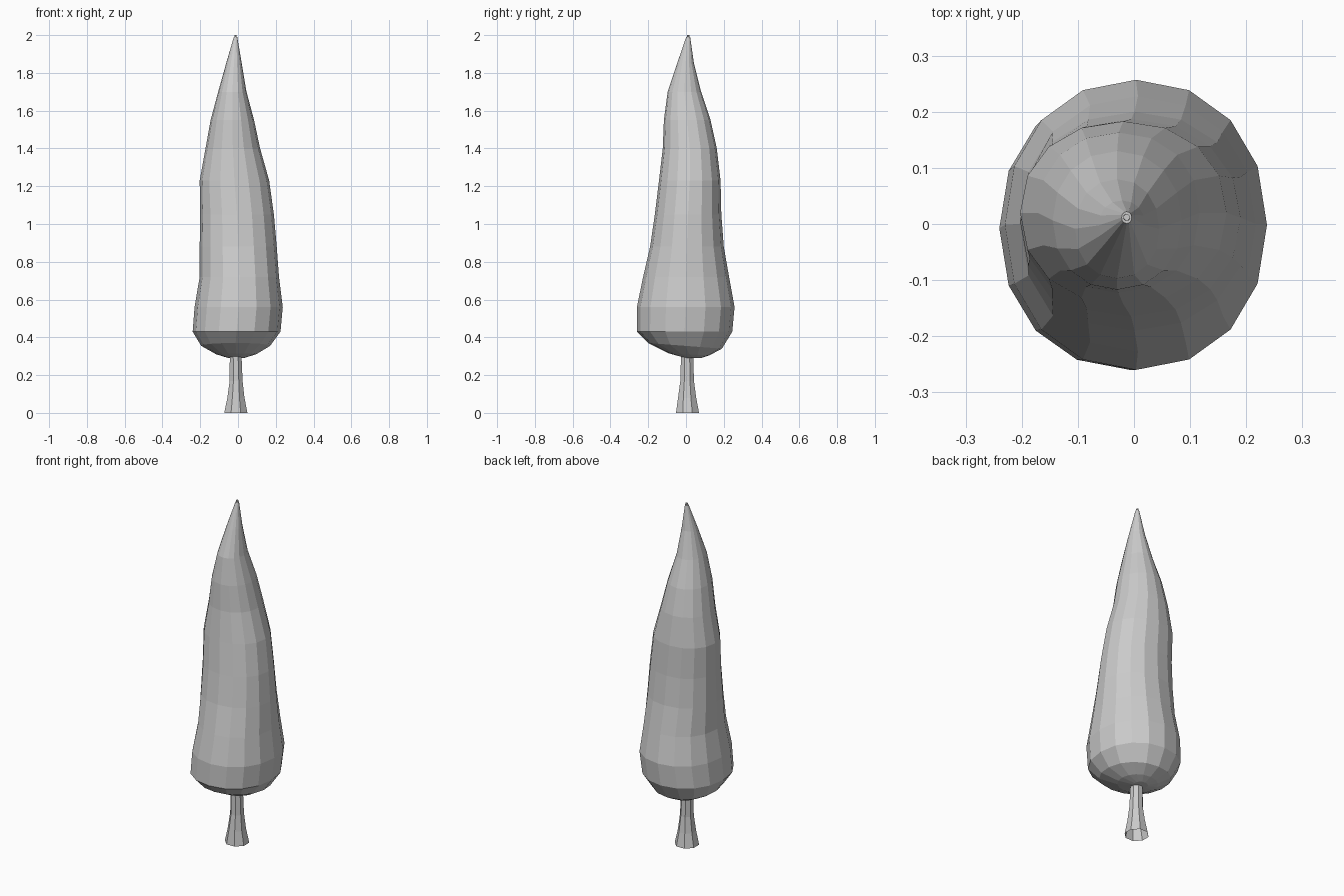
import bpy, bmesh
from math import cos, sin, pi, copysign


def loft(name, rings, sides, power=1.0, phase=0.0, cap_start=True):
    """Skin stacked rings given as (z, x_min, x_max, y_min, y_max, tilt)."""
    bm = bmesh.new()
    loops = []
    for z, x0, x1, y0, y1, tilt in rings:
        loop = []
        for i in range(sides):
            a = 2 * pi * i / sides + phase
            c, s = cos(a), sin(a)
            c = copysign(abs(c) ** power, c)
            s = copysign(abs(s) ** power, s)
            x = (x0 + x1) / 2 + c * (x1 - x0) / 2
            y = (y0 + y1) / 2 + s * (y1 - y0) / 2
            loop.append(bm.verts.new((x, y, z + tilt * s)))
        loops.append(loop)
    for a, b in zip(loops, loops[1:]):
        for i in range(sides):
            j = (i + 1) % sides
            bm.faces.new((a[i], a[j], b[j], b[i]))
    if cap_start:
        bm.faces.new(loops[0][::-1])
    bm.faces.new(loops[-1])
    mesh = bpy.data.meshes.new(name)
    bm.to_mesh(mesh)
    bm.free()
    obj = bpy.data.objects.new(name, mesh)
    bpy.context.collection.objects.link(obj)
    return obj


# Foliage: slightly leaning, lopsided cone with a rounded underside
foliage = [
    (0.29, -0.05, 0.03, 0.00, 0.08, 0.0),
    (0.31, -0.115, 0.095, -0.09, 0.125, -0.005),
    (0.355, -0.195, 0.17, -0.20, 0.19, -0.015),
    (0.43, -0.24, 0.225, -0.26, 0.245, 0.0),
    (0.56, -0.23, 0.237, -0.26, 0.257, 0.0),
    (0.72, -0.203, 0.217, -0.227, 0.228, 0.0),
    (0.88, -0.203, 0.205, -0.19, 0.20, 0.0),
    (1.05, -0.20, 0.19, -0.165, 0.187, 0.0),
    (1.23, -0.203, 0.165, -0.143, 0.183, 0.0),
    (1.40, -0.172, 0.117, -0.123, 0.163, 0.0),
    (1.55, -0.145, 0.085, -0.117, 0.13, 0.0),
    (1.70, -0.105, 0.045, -0.097, 0.08, 0.0),
    (1.85, -0.063, 0.02, -0.047, 0.042, 0.0),
    (1.99, -0.022, -0.004, 0.001, 0.022, 0.0),
]
loft("foliage", foliage, 16, power=0.94)

# Trunk: flared open base, tapering up through the foliage to the tip
trunk = [
    (0.00, -0.078, 0.055, -0.058, 0.074, 0.0),
    (0.08, -0.06, 0.038, -0.046, 0.058, 0.0),
    (0.17, -0.047, 0.027, -0.033, 0.045, 0.0),
    (0.31, -0.046, 0.021, -0.029, 0.041, 0.0),
    (1.00, -0.035, 0.012, -0.015, 0.032, 0.0),
    (2.00, -0.019, -0.007, 0.006, 0.018, 0.0),
]
loft("trunk", trunk, 8, phase=pi / 8, cap_start=False)
